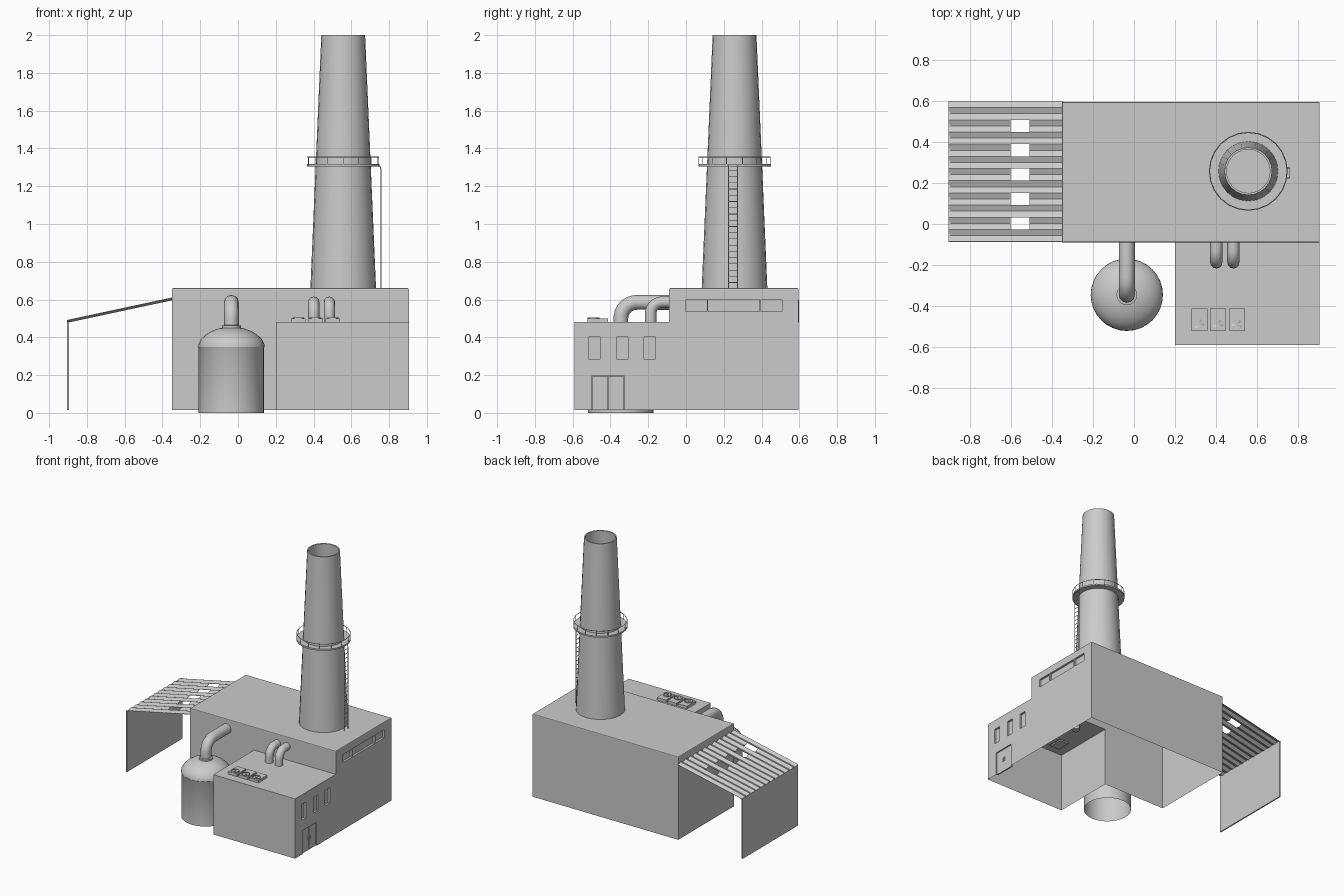
import bpy, bmesh
from math import sin, cos, pi
from mathutils import Vector

if "Cube" in bpy.data.objects:
    bpy.data.objects.remove(bpy.data.objects["Cube"])


def add(name, bm, smooth=False):
    me = bpy.data.meshes.new(name)
    bm.to_mesh(me)
    bm.free()
    ob = bpy.data.objects.new(name, me)
    bpy.context.collection.objects.link(ob)
    if smooth:
        smooth_obj(ob)
    return ob


def smooth_obj(ob):
    bpy.ops.object.select_all(action='DESELECT')
    ob.select_set(True)
    bpy.context.view_layer.objects.active = ob
    bpy.ops.object.shade_smooth_by_angle(angle=0.6)


def boxes(name, lims):
    # each entry: x0, x1, y0, y1, z0, z1
    bm = bmesh.new()
    for x0, x1, y0, y1, z0, z1 in lims:
        for v in bmesh.ops.create_cube(bm, size=1)['verts']:
            v.co = Vector(((x0 + x1) / 2 + v.co.x * (x1 - x0),
                           (y0 + y1) / 2 + v.co.y * (y1 - y0),
                           (z0 + z1) / 2 + v.co.z * (z1 - z0)))
    return add(name, bm)


def lathe(name, profile, cx, cy, n, closed=False):
    bm = bmesh.new()
    rings = [[bm.verts.new((cx + r * cos(2 * pi * i / n), cy + r * sin(2 * pi * i / n), z))
              for i in range(n)] for r, z in profile]
    pairs = list(zip(rings, rings[1:])) + ([(rings[-1], rings[0])] if closed else [])
    for a, b in pairs:
        for i in range(n):
            j = (i + 1) % n
            bm.faces.new((a[i], a[j], b[j], b[i]))
    if not closed and profile[-1][0] < 0.06:
        bm.faces.new(rings[-1])
    bmesh.ops.recalc_face_normals(bm, faces=bm.faces)
    return add(name, bm, True)


def tubes(name, paths, r, res=4, cyclic=False):
    cu = bpy.data.curves.new(name, 'CURVE')
    cu.dimensions = '3D'
    cu.bevel_depth = r
    cu.bevel_resolution = res
    cu.use_fill_caps = True
    for pts in paths:
        s = cu.splines.new('POLY')
        s.points.add(len(pts) - 1)
        for p, co in zip(s.points, pts):
            p.co = (*co, 1)
        s.use_cyclic_u = cyclic
    tmp = bpy.data.objects.new(name + "_path", cu)
    bpy.context.collection.objects.link(tmp)
    me = bpy.data.meshes.new_from_object(tmp.evaluated_get(bpy.context.evaluated_depsgraph_get()))
    bpy.data.objects.remove(tmp)
    ob = bpy.data.objects.new(name, me)
    bpy.context.collection.objects.link(ob)
    smooth_obj(ob)


def elbow(x, y, z0, z1, rad, y_end):
    # vertical riser turning towards +y
    arc = [(x, y + rad - rad * cos(a), z1 - rad + rad * sin(a))
           for a in (pi / 2 * i / 8 for i in range(9))]
    return [(x, y, z0)] + arc + [(x, y_end, z1)]


# Hall and annex: one L-shaped shell with stepped roof, open underneath
bm = bmesh.new()
foot = [(-.35, -.09), (.2, -.09), (.905, -.09), (.905, .595), (-.35, .595), (.2, -.59), (.905, -.59)]
v = [bm.verts.new((x, y, .015)) for x, y in foot]
fs = [bm.faces.new([v[i] for i in ids]) for ids in ((0, 1, 2, 3, 4), (5, 6, 2, 1))]
ext = bmesh.ops.extrude_face_region(bm, geom=fs)['geom']
for e in ext:
    if isinstance(e, bmesh.types.BMVert):
        e.co.z = .48
top = [f for f in ext if isinstance(f, bmesh.types.BMFace) and f.calc_center_median().y > 0]
for e in bmesh.ops.extrude_face_region(bm, geom=top)['geom']:
    if isinstance(e, bmesh.types.BMVert):
        e.co.z = .66
inner = [f for f in bm.faces if abs(f.calc_center_median().z - .48) < .001 and f.calc_center_median().y > 0]
bmesh.ops.delete(bm, geom=inner, context='FACES_ONLY')
inner_e = [e for e in bm.edges if not e.link_faces]
bmesh.ops.delete(bm, geom=inner_e, context='EDGES')
bmesh.ops.recalc_face_normals(bm, faces=bm.faces)
bmesh.ops.dissolve_limit(bm, angle_limit=.01, verts=bm.verts, edges=bm.edges)
rim = [e for e in bm.edges if all(abs(w.co.z - .66) < .001 for w in e.verts)]
bmesh.ops.bevel(bm, geom=rim, offset=.006, segments=2, profile=.5, affect='EDGES')
building = add("factory_building", bm)

# Window and door recesses in the right wall
wins = [(0, .11, .537, .6), (.117, .39, .537, .6), (.397, .508, .537, .6),
        (-.513, -.455, .283, .405), (-.365, -.307, .283, .405), (-.222, -.164, .283, .405),
        (-.497, -.328, .0, .198)]
cut = boxes("recess_cutter", [(.889, .95, *w) for w in wins])
mod = building.modifiers.new("recess", 'BOOLEAN')
mod.object = cut
mod.operation = 'DIFFERENCE'
mod.solver = 'EXACT'
me = bpy.data.meshes.new_from_object(building.evaluated_get(bpy.context.evaluated_depsgraph_get()))
building.modifiers.clear()
bpy.data.objects.remove(cut)
bm = bmesh.new()
bm.from_mesh(me)
bmesh.ops.delete(bm, geom=[f for f in bm.faces if f.calc_center_median().z < .02 and abs(f.normal.z) > .9],
                 context='FACES')
bm.to_mesh(me)
bm.free()
building.data = me

# Double door with handles
boxes("door_leaves", [(.887, .898, -.494, -.414, .015, .195), (.887, .898, -.411, -.331, .015, .195)])
boxes("door_handles", [(.898, .904, -.424, -.416, .095, .125), (.898, .904, -.409, -.401, .095, .125)])

# Chimney, hollow down to the roof
CX, CY = .557, .257
lathe("chimney", [(.174, .655), (.116, 2), (.106, 2), (.162, .655)], CX, CY, 24)

# Walkway ring and railing
lathe("walkway", [(.14, 1.305), (.192, 1.305), (.192, 1.317), (.14, 1.317)], CX, CY, 24, True)


def ring_pt(i, n, z, r=.189):
    return (CX + r * cos(2 * pi * i / n), CY + r * sin(2 * pi * i / n), z)


tubes("railing_posts", [[ring_pt(i + .5, 14, 1.312), ring_pt(i + .5, 14, 1.357)] for i in range(14)], .0022, 1)
tubes("railing_bar", [[ring_pt(i, 24, 1.355) for i in range(24)]], .0022, 1, True)

# Ladder
LY = .249
tubes("ladder_rails", [[(.757, LY + s, .655), (.757, LY + s, 1.29), (.752, LY + s, 1.305), (.738, LY + s, 1.312)]
                       for s in (-.024, .024)], .003, 1)
tubes("ladder_rungs", [[(.757, LY - .024, .69 + i * .033), (.757, LY + .024, .69 + i * .033)]
                       for i in range(19)], .002, 1)

# Storage tank with domed top, open below
TX, TY = -.035, -.345
lathe("tank", [(.173, 0), (.173, .345), (.176, .35), (.174, .365), (.160, .392), (.135, .415),
               (.105, .433), (.07, .446), (.05, .45), (.05, .462), (.04, .464)], TX, TY, 32)
tubes("tank_pipe", [elbow(TX, TY, .45, .585, .085, -.085)], .039)

# Twin roof pipes
tubes("annex_pipes", [elbow(x, -.187, .44, .586, .06, -.085) for x in (.401, .484)], .03)

# Roof fan units: box, raised ring, hub and blades
for k in range(3):
    x, y = .319 + .091 * k, -.49
    boxes("fan_box_%d" % (k + 1), [(x - .039, x + .039, -.522, -.412, .47, .5)])
    lathe("fan_ring_%d" % (k + 1), [(.031, .498), (.031, .506), (.027, .506), (.027, .498)], x, y, 16)
    lathe("fan_hub_%d" % (k + 1), [(.007, .498), (.007, .505)], x, y, 12)
    bm = bmesh.new()
    for b in range(5):
        a = 2 * pi * b / 5 + k
        bm.faces.new([bm.verts.new((x + r * cos(a + d), y + r * sin(a + d), z))
                      for r, d, z in ((.006, 0, .501), (.026, -.25, .501), (.026, .25, .504), (.006, .6, .504))])
    add("fan_blades_%d" % (k + 1), bm)

# Corrugated lean-to roof with five skylight openings
bm = bmesh.new()
xs = [-.905, -.603, -.51, -.345]
N = 23
grid = [[bm.verts.new((x, .597 - .0297 * k, .48 + (x + .905) / .56 * .12 + .012 * (k % 2))) for x in xs]
        for k in range(N + 1)]
for k in range(N):
    for i in range(3):
        if i == 1 and k >= 3 and k % 4 in (3, 0):
            continue
        bm.faces.new((grid[k][i], grid[k + 1][i], grid[k + 1][i + 1], grid[k][i + 1]))
canopy = add("corrugated_roof", bm)
sol = canopy.modifiers.new("thickness", 'SOLIDIFY')
sol.thickness = .003

# Lean-to outer wall
boxes("lean_to_wall", [(-.905, -.895, -.086, .595, .015, .485)])
